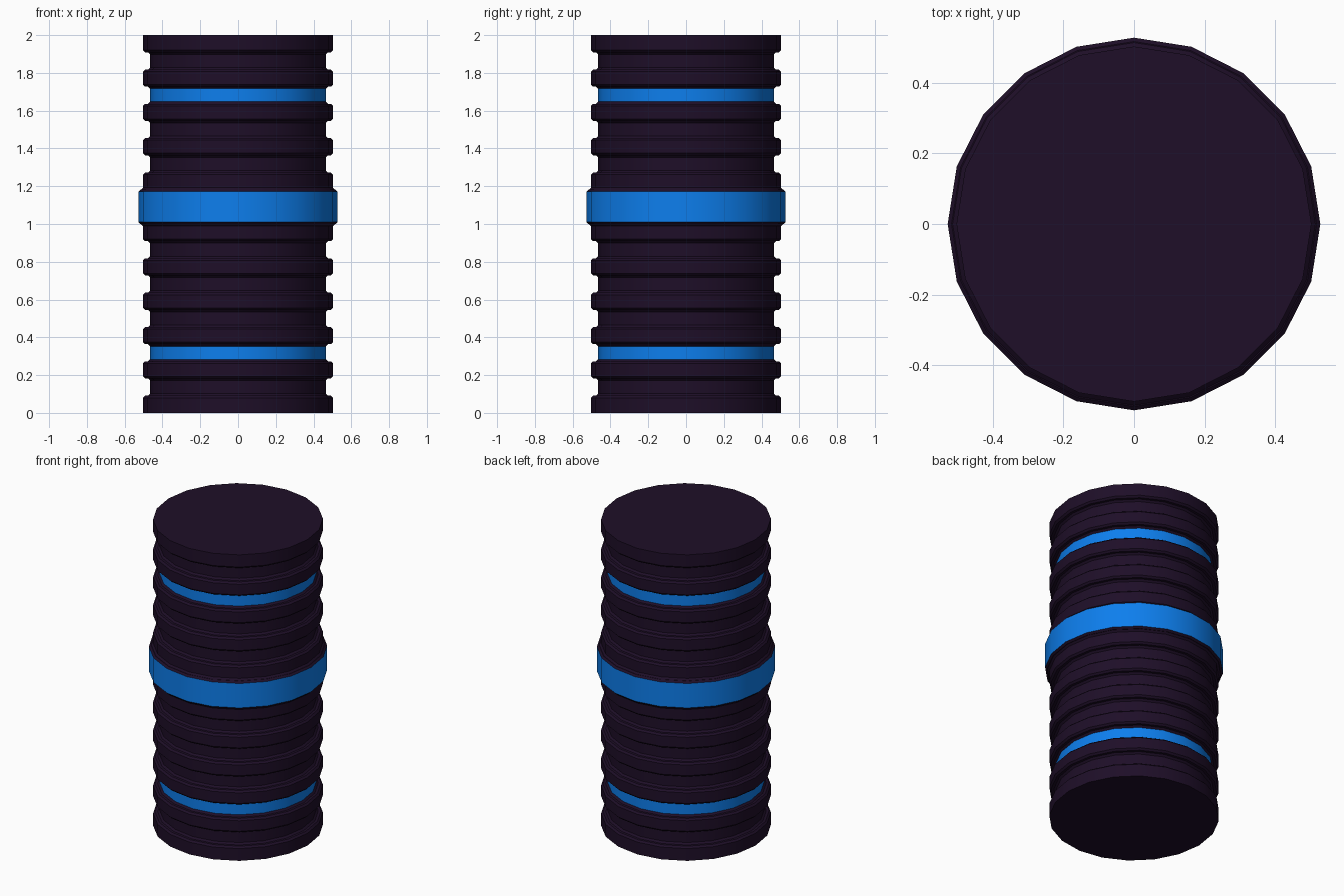
import bpy, bmesh, math

if "Cube" in bpy.data.objects:
    bpy.data.objects.remove(bpy.data.objects["Cube"])

SIDES = 20
STEP = 2 / 22          # height of one rib or groove
R_RIB, R_GROOVE, R_BAND = 0.503, 0.465, 0.528
B = 0.011              # chamfer size


def material(name, color):
    m = bpy.data.materials.new(name)
    m.diffuse_color = color
    m.use_nodes = True
    m.node_tree.nodes["Principled BSDF"].inputs["Base Color"].default_value = m.diffuse_color
    return m


dark = material("dark_shell", (0.013, 0.0045, 0.021, 1))
blue = material("blue_stripe", (0.004, 0.21, 0.85, 1))

# Stack of sections: (height in steps, radius, is blue)
sections = []
for i in range(11):                       # lower half: ribs and grooves
    sections.append((1, R_RIB, False) if i % 2 == 0 else (1, R_GROOVE, i == 3))
sections.append((2, R_BAND, True))        # wide central band
for i in range(13, 22):                   # upper half
    sections.append((1, R_RIB, False) if i % 2 else (1, R_GROOVE, i == 18))

# Profile points (radius, z, blue face above this point), chamfering each corner
profile = []
z = 0.0
for k, (n, r, is_blue) in enumerate(sections):
    z0, z1 = z, z + n * STEP
    if k == 0:
        profile.append((r, z0, is_blue))
    else:
        s = 1 if sections[k - 1][1] < r else -1
        profile.append((r - s * B, z0, False))
        profile.append((r, z0 + B, is_blue))
    if k == len(sections) - 1:
        profile.append((r, z1, False))
    else:
        s = 1 if sections[k + 1][1] < r else -1
        profile.append((r, z1 - B, False))
        profile.append((r - s * B, z1, False))
    z = z1

# Revolve the profile into a closed ribbed column
bm = bmesh.new()
rings = []
for r, h, _ in profile:
    rings.append([bm.verts.new((r * math.cos(a), r * math.sin(a), h))
                  for a in (math.tau * j / SIDES for j in range(SIDES))])
for (lo, hi, p) in zip(rings, rings[1:], profile):
    for j in range(SIDES):
        k = (j + 1) % SIDES
        f = bm.faces.new((lo[j], lo[k], hi[k], hi[j]))
        f.material_index = int(p[2])
bm.faces.new(rings[0][::-1])
bm.faces.new(rings[-1])
bmesh.ops.recalc_face_normals(bm, faces=bm.faces)

mesh = bpy.data.meshes.new("ribbed_column")
bm.to_mesh(mesh)
bm.free()
mesh.materials.append(dark)
mesh.materials.append(blue)
column = bpy.data.objects.new("ribbed_column", mesh)
bpy.context.collection.objects.link(column)

# Smooth around the circumference, sharp at the rib edges
bpy.context.view_layer.objects.active = column
column.select_set(True)
bpy.ops.object.shade_smooth_by_angle(angle=math.radians(30))
